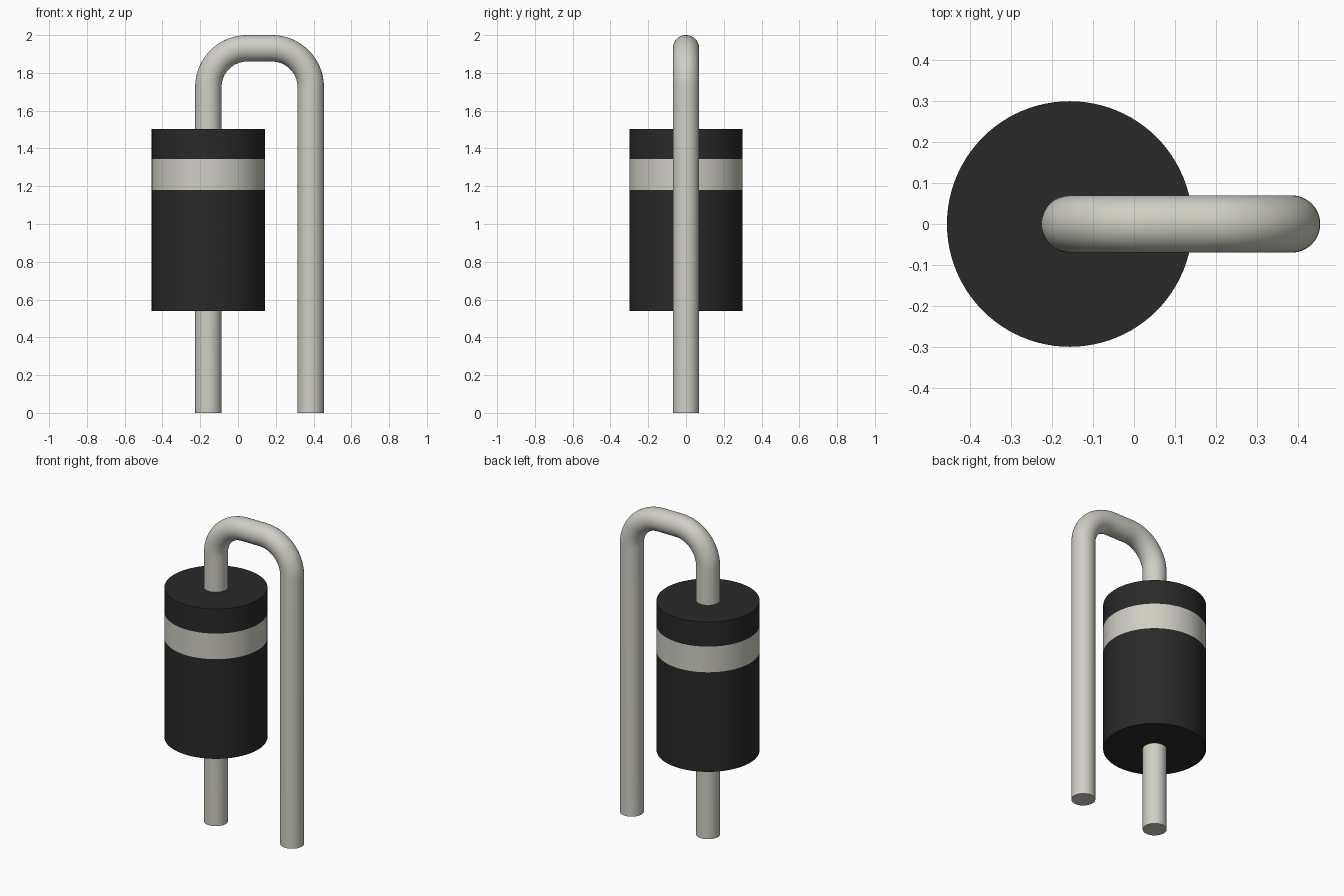
import bpy, bmesh
from math import sin, cos, pi, radians
from mathutils import Vector

if "Cube" in bpy.data.objects:
    bpy.data.objects.remove(bpy.data.objects["Cube"])


def material(name, color):
    m = bpy.data.materials.new(name)
    m.use_nodes = True
    m.diffuse_color = (*color, 1)
    m.node_tree.nodes["Principled BSDF"].inputs["Base Color"].default_value = (*color, 1)
    return m


black = material("black plastic", (0.022, 0.022, 0.022))
metal = material("pale grey metal", (0.63, 0.62, 0.55))


def sweep(name, path, radius, sides, materials):
    """Capped round tube along (x, z, turn) stations in the xz plane."""
    bm = bmesh.new()
    rings = []
    for x, z, turn in path:
        across = Vector((cos(turn), 0, -sin(turn)))
        ring = []
        for i in range(sides):
            a = 2 * pi * i / sides
            ring.append(bm.verts.new(Vector((x, 0, z)) + radius *
                                     (cos(a) * across + sin(a) * Vector((0, 1, 0)))))
        rings.append(ring)
    for low, high in zip(rings, rings[1:]):
        for i in range(sides):
            j = (i + 1) % sides
            bm.faces.new((low[i], low[j], high[j], high[i]))
    bm.faces.new(rings[0][::-1])
    bm.faces.new(rings[-1])
    bmesh.ops.recalc_face_normals(bm, faces=bm.faces)
    mesh = bpy.data.meshes.new(name)
    bm.to_mesh(mesh)
    bm.free()
    for m in materials:
        mesh.materials.append(m)
    obj = bpy.data.objects.new(name, mesh)
    bpy.context.collection.objects.link(obj)
    bpy.ops.object.select_all(action="DESELECT")
    obj.select_set(True)
    bpy.context.view_layer.objects.active = obj
    bpy.ops.object.shade_smooth_by_angle(angle=radians(35))
    return obj


BODY_X, LEAD_X = -0.157, 0.385
WIRE, BEND, TOP = 0.07, 0.205, 2.0
BAND_LOW, BAND_HIGH = 1.18, 1.345

# Cylindrical body with a painted band
body = sweep("body", [(BODY_X, z, 0) for z in (0.54, BAND_LOW, BAND_HIGH, 1.503)],
             0.3, 96, [black, metal])
for face in body.data.polygons:
    if BAND_LOW < face.center.z < BAND_HIGH:
        face.material_index = 1

# Wire lead: up through the body, over two quarter bends, down to the ground
bend_z = TOP - WIRE - BEND
STEPS = 16
path = [(BODY_X, 0, 0)]
for start, center_x in ((0, BODY_X + BEND), (pi / 2, LEAD_X - BEND)):
    for k in range(STEPS + 1):
        t = start + pi / 2 * k / STEPS
        path.append((center_x - BEND * cos(t), bend_z + BEND * sin(t), t))
path.append((LEAD_X, 0, pi))
sweep("wire_lead", path, WIRE, 48, [metal])
